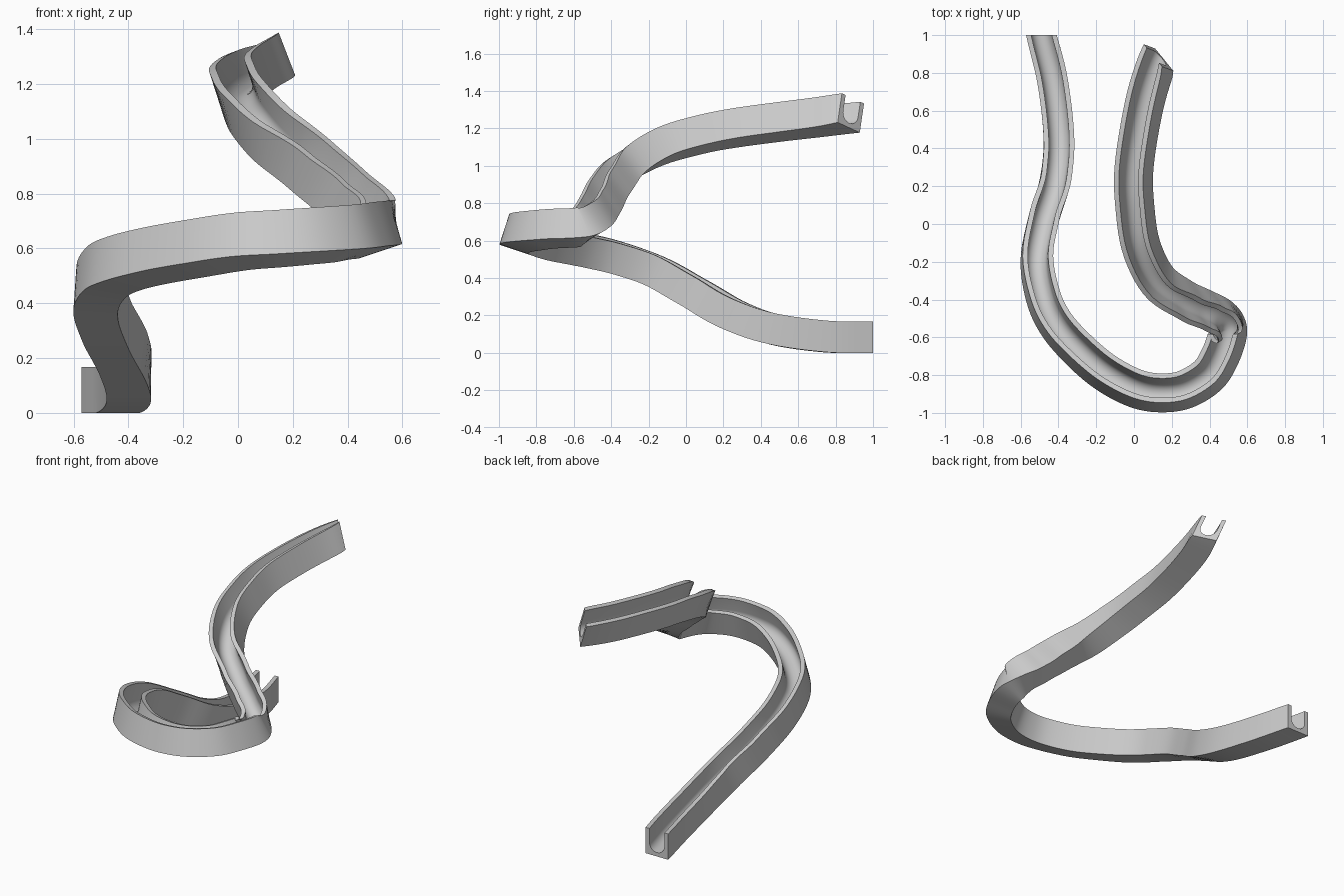
import bpy, bmesh, math
from mathutils import Vector, Matrix

cube = bpy.data.objects.get("Cube")
if cube:
    bpy.data.objects.remove(cube)

# Track centreline along the underside: x, y, z, bank in degrees
PATH = [
    (-.49, 1, 0, 0), (-.43, .75, .003, 0), (-.398, .45, .045, 0), (-.42, .22, .125, 0),
    (-.485, 0, .25, 0), (-.52, -.2, .36, 4), (-.49, -.4, .43, 9), (-.42, -.55, .465, 12),
    (-.3, -.69, .495, 15), (-.16, -.81, .52, 17), (0, -.895, .545, 18), (.14, -.92, .555, 18),
    (.28, -.9, .565, 18), (.41, -.82, .575, 18), (.48, -.71, .585, 18), (.52, -.59, .59, 18),
    (.51, -.52, .605, 18), (.46, -.465, .65, 18), (.37, -.42, .72, 18), (.26, -.365, .82, 18),
    (.14, -.27, .93, 18), (.06, -.1, 1.03, 18), (.03, .1, 1.09, 18), (.025, .28, 1.125, 18),
    (.055, .5, 1.155, 18), (.1, .7, 1.18, 19), (.16, .87, 1.205, 20)]
STEPS = 6
HALF, HEIGHT, GROOVE, FLOOR = .081, .168, .054, .025


def sample(points):
    """Smooth curve through all points (Catmull-Rom)."""
    pts = [Vector(p) for p in points]
    pts = [2 * pts[0] - pts[1]] + pts + [2 * pts[-1] - pts[-2]]
    out = []
    for a, b, c, d in zip(pts, pts[1:], pts[2:], pts[3:]):
        for i in range(STEPS):
            t = i / STEPS
            out.append(b + (c - a) * t / 2 + (2 * a - 5 * b + 4 * c - d) * t**2 / 2
                       + (3 * b - a - 3 * c + d) * t**3 / 2)
    return out + [pts[-2]]


# U-shaped cross-section with a rounded groove
profile = [(-HALF, 0), (HALF, 0), (HALF, HEIGHT), (GROOVE, HEIGHT)]
for i in range(17):
    a = -math.pi * i / 16
    profile.append((GROOVE * math.cos(a), FLOOR + GROOVE + GROOVE * math.sin(a)))
profile += [(-GROOVE, HEIGHT), (-HALF, HEIGHT)]

# Sweep the section; both ends are cut askew
samples = sample(PATH)
last = len(samples) - 1
bm = bmesh.new()
rings = []
for i, s in enumerate(samples):
    tangent = (samples[min(i + 1, last)] - samples[max(i - 1, 0)]).to_3d().normalized()
    for end, heading in ((0, Vector((0, -1, 0))), (last, Vector((.72, .67, .18)))):
        weight = max(0, 1 - abs(i - end) / STEPS) ** 2
        tangent = tangent.lerp(heading, weight).normalized()
    side = tangent.cross(Vector((0, 0, 1))).normalized()
    side = Matrix.Rotation(math.radians(-s[3]), 3, tangent) @ side
    up = side.cross(tangent)
    rings.append([bm.verts.new(s.to_3d() + side * u + up * v) for u, v in profile])
n = len(profile)
for a, b in zip(rings, rings[1:]):
    for k in range(n):
        bm.faces.new((a[k], a[(k + 1) % n], b[(k + 1) % n], b[k]))
bm.faces.new(rings[0])
bm.faces.new(rings[-1])
bmesh.ops.recalc_face_normals(bm, faces=bm.faces)

mesh = bpy.data.meshes.new("marble_track")
bm.to_mesh(mesh)
bm.free()
track = bpy.data.objects.new("marble_track", mesh)
bpy.context.collection.objects.link(track)

# Single grey finish
grey = bpy.data.materials.new("light_grey")
grey.use_nodes = True
color = (.6, .6, .6, 1)
grey.diffuse_color = color
grey.node_tree.nodes["Principled BSDF"].inputs["Base Color"].default_value = color
mesh.materials.append(grey)

bpy.context.view_layer.objects.active = track
track.select_set(True)
bpy.ops.object.shade_smooth_by_angle(angle=math.radians(30))
